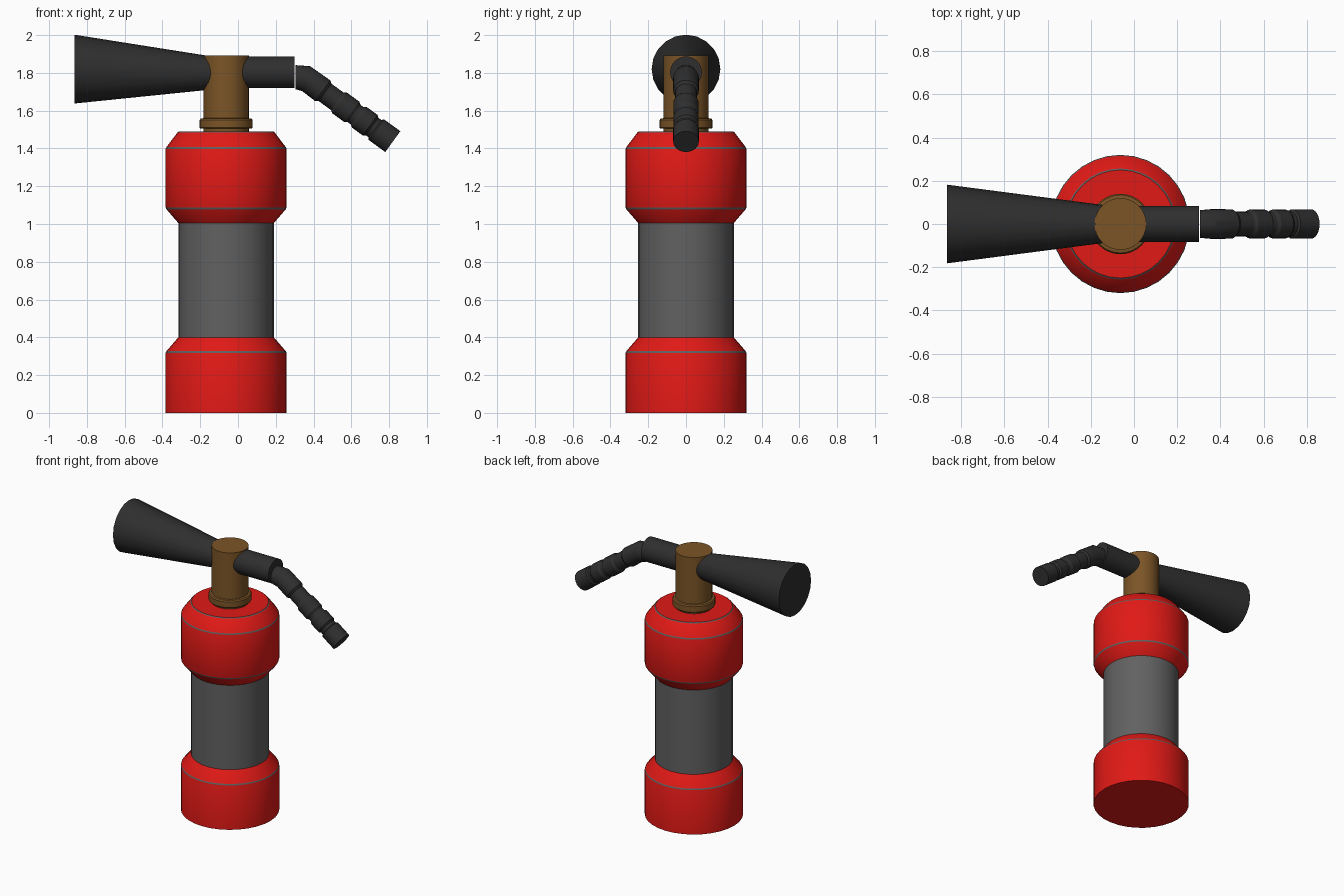
import bpy, bmesh
from math import sin, cos, pi, radians
from mathutils import Vector

if "Cube" in bpy.data.objects:
    bpy.data.objects.remove(bpy.data.objects["Cube"])


def material(name, rgb):
    m = bpy.data.materials.new(name)
    m.diffuse_color = (*rgb, 1)
    m.use_nodes = True
    m.node_tree.nodes["Principled BSDF"].inputs["Base Color"].default_value = m.diffuse_color
    return m


RED = material("red_paint", (0.75, 0.01, 0.008))
GREY = material("grey_metal", (0.12, 0.12, 0.12))
BRASS = material("brass", (0.2, 0.09, 0.02))
BLACK = material("black_rubber", (0.028, 0.028, 0.028))


def loft(name, rings, sides, mats, spans=None):
    """Skin round rings (x, z, radius, pitch down from +x in degrees), capping both ends."""
    bm = bmesh.new()
    loops = []
    for x, z, r, pitch in rings:
        t = radians(pitch)
        up = Vector((sin(t), 0, cos(t)))
        loops.append([bm.verts.new(Vector((x, 0, z)) + r * (cos(a) * up + sin(a) * Vector((0, 1, 0))))
                      for a in (2 * pi * i / sides for i in range(sides))])
    for k, (lo, hi) in enumerate(zip(loops, loops[1:])):
        for i in range(sides):
            j = (i + 1) % sides
            f = bm.faces.new((lo[i], lo[j], hi[j], hi[i]))
            f.material_index = spans[k] if spans else 0
    bm.faces.new(loops[0])
    bm.faces.new(loops[-1])
    bmesh.ops.recalc_face_normals(bm, faces=bm.faces)
    me = bpy.data.meshes.new(name)
    bm.to_mesh(me)
    bm.free()
    for m in mats:
        me.materials.append(m)
    ob = bpy.data.objects.new(name, me)
    bpy.context.collection.objects.link(ob)
    bpy.ops.object.select_all(action='DESELECT')
    ob.select_set(True)
    bpy.context.view_layer.objects.active = ob
    bpy.ops.object.shade_smooth_by_angle(angle=radians(30))
    return ob


CX = -0.063


def lathe(name, profile, sides, mats, spans=None):
    return loft(name, [(CX, z, r, -90) for r, z in profile], sides, mats, spans)


# Tank: red ends, grey waist and thin grey bands on the shoulders
lathe("tank",
      [(0.32, 0), (0.32, 0.318), (0.316, 0.327), (0.253, 0.40), (0.253, 1.005),
       (0.316, 1.078), (0.32, 1.088), (0.32, 1.398), (0.316, 1.407),
       (0.257, 1.485), (0.25, 1.49)],
      32, [RED, GREY], [0, 1, 0, 1, 0, 1, 0, 1, 0, 1])

# Valve: neck, collar and stem
lathe("valve_stem",
      [(0.12, 1.48), (0.12, 1.505), (0.136, 1.505), (0.14, 1.51), (0.14, 1.55),
       (0.134, 1.558), (0.12, 1.56), (0.12, 1.893)],
      32, [BRASS])

# Discharge horn
loft("horn", [(-0.865, 1.82, 0.182, 0), (-0.08, 1.798, 0.08, 0)], 20, [BLACK])

# Straight outlet pipe
loft("outlet_pipe", [(-0.05, 1.803, 0.084, 0), (0.30, 1.803, 0.084, 0)], 32, [BLACK])

# Bent hose with ribs along its sloping run
PITCH = 36
BEND = (0.36, 1.77)
ribs = [(0.11, 0.068), (0.125, 0.057), (0.205, 0.057), (0.22, 0.067), (0.30, 0.067),
        (0.315, 0.057), (0.335, 0.057), (0.35, 0.067), (0.42, 0.067), (0.432, 0.057),
        (0.452, 0.057), (0.46, 0.068), (0.568, 0.068)]
hose = [(0.305, 1.777, 0.064, 0), (*BEND, 0.069, PITCH / 2)]
hose += [(BEND[0] + d * cos(radians(PITCH)), BEND[1] - d * sin(radians(PITCH)), r, PITCH)
         for d, r in ribs]
loft("hose", hose, 24, [BLACK])
